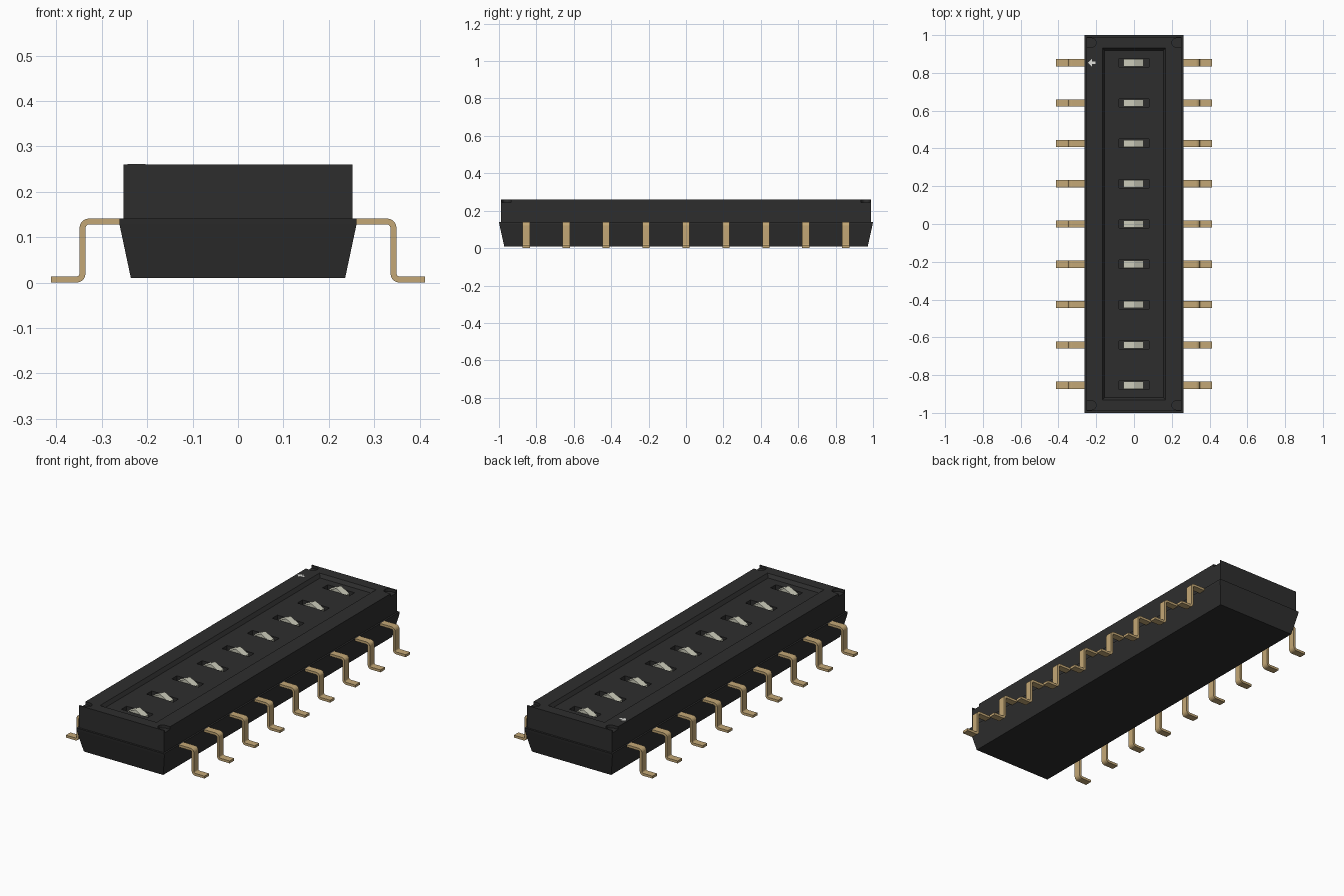
import bpy, bmesh, math
from mathutils import Vector

cube = bpy.data.objects.get("Cube")
if cube:
    bpy.data.objects.remove(cube, do_unlink=True)


def material(name, rgb):
    m = bpy.data.materials.new(name)
    m.use_nodes = True
    m.diffuse_color = (*rgb, 1)
    m.node_tree.nodes["Principled BSDF"].inputs["Base Color"].default_value = (*rgb, 1)
    return m


BLACK = material("black plastic", (0.027, 0.027, 0.027))
GOLD = material("gold metal", (0.55, 0.39, 0.18))
IVORY = material("ivory plastic", (0.62, 0.62, 0.51))
WHITE = material("white print", (0.75, 0.75, 0.72))


def finish(name, bm, mat):
    bmesh.ops.recalc_face_normals(bm, faces=bm.faces[:])
    mesh = bpy.data.meshes.new(name)
    bm.to_mesh(mesh)
    bm.free()
    mesh.materials.append(mat)
    obj = bpy.data.objects.new(name, mesh)
    bpy.context.collection.objects.link(obj)
    return obj


def loft(bm, levels, cx=0, cy=0):
    """Closed stack of rectangles given as (half x, half y, z)."""
    rings = [[bm.verts.new((cx + sx * hx, cy + sy * hy, z))
              for sx, sy in ((-1, -1), (1, -1), (1, 1), (-1, 1))] for hx, hy, z in levels]
    for a, b in zip(rings, rings[1:]):
        for i in range(4):
            j = (i + 1) % 4
            bm.faces.new((a[i], a[j], b[j], b[i]))
    bm.faces.new(rings[0][::-1])
    bm.faces.new(rings[-1])


def prism(name, points, direction, mat):
    """Extrude a flat outline along a direction."""
    bm = bmesh.new()
    face = bm.faces.new([bm.verts.new(p) for p in points])
    new = bmesh.ops.extrude_face_region(bm, geom=[face])["geom"]
    verts = [v for v in new if isinstance(v, bmesh.types.BMVert)]
    bmesh.ops.translate(bm, verts=verts, vec=direction)
    return finish(name, bm, mat)


def rounded(corners, steps=5):
    """Outline from (x, z, radius) corners with right-angle fillets."""
    out = []
    for i, (x, z, r) in enumerate(corners):
        p = Vector((x, z))
        if r == 0:
            out.append(p)
            continue
        a = (Vector(corners[i - 1][:2]) - p).normalized() * r
        b = (Vector(corners[(i + 1) % len(corners)][:2]) - p).normalized() * r
        for k in range(steps + 1):
            t = math.pi / 2 * k / steps
            out.append(p + a * (1 - math.sin(t)) + b * (1 - math.cos(t)))
    return out


def cut(target, cutter):
    cutter.hide_render = True
    mod = target.modifiers.new("cut", "BOOLEAN")
    mod.operation = "DIFFERENCE"
    mod.solver = "EXACT"
    mod.object = cutter
    bpy.context.view_layer.objects.active = target
    bpy.ops.object.modifier_apply(modifier=mod.name)
    bpy.data.objects.remove(cutter, do_unlink=True)


PITCH = 0.2135
rows = [(i - 4) * PITCH for i in range(9)]
TOP, FLOOR = 0.26, 0.242

# Tapered base and upper cover
bm = bmesh.new()
loft(bm, [(0.236, 0.972, 0.01), (0.261, 0.998, 0.128), (0.261, 1.0, 0.141)])
finish("base", bm, BLACK)
bm = bmesh.new()
loft(bm, [(0.252, 0.99, 0.135), (0.252, 0.99, TOP)])
cover = finish("cover", bm, BLACK)

# Sunken panel with sloping sides
bm = bmesh.new()
loft(bm, [(0.155, 0.919, FLOOR), (0.168, 0.932, TOP), (0.168, 0.932, TOP + 0.05)])
cut(cover, finish("panel_cutter", bm, BLACK))

# Slots for the sliders and round-ended corner notches
bm = bmesh.new()
for y in rows:
    loft(bm, [(0.08, 0.022, 0.205), (0.08, 0.022, TOP + 0.05)], 0, y)
cut(cover, finish("slot_cutter", bm, BLACK))
for sx in (-1, 1):
    for sy in (-1, 1):
        outline = [(sx * 0.3, sy * 0.984, 0.245)]
        for k in range(9):
            t = math.pi * k / 8
            outline.append((sx * (0.225 - 0.025 * math.sin(t)),
                            sy * (0.96 + 0.024 * math.cos(t)), 0.245))
        outline.append((sx * 0.3, sy * 0.936, 0.245))
        cut(cover, prism("notch_cutter", outline, (0, 0, 0.1), BLACK))

# Ridged slider in every slot
slider = [(-0.056, 0.206), (0.05, 0.206), (0.05, 0.232), (0.003, 0.258),
          (-0.003, 0.258), (-0.056, 0.232)]
for n, y in enumerate(rows, 1):
    prism(f"slider_{n}", [(x, y - 0.019, z) for x, z in slider], (0, 0.038, 0), IVORY)

# Bent gull-wing pins on both sides
T = 0.013
pin = rounded([(0.22, 0.141, 0), (0.349, 0.141, 0.02), (0.349, T, 0.008), (0.412, T, 0),
               (0.412, 0, 0), (0.349 - T, 0, 0.02), (0.349 - T, 0.141 - T, 0.008),
               (0.22, 0.141 - T, 0)])
for side, s in (("left", 1), ("right", -1)):
    for n, y in enumerate(rows, 1):
        prism(f"{side}_pin_{n}", [(s * p.x, y - 0.019, p.y) for p in pin],
              (0, 0.038, 0), GOLD)

# Printed arrow beside the last slot
arrow = [(-0.243, 0), (-0.223, 0.02), (-0.223, 0.007), (-0.204, 0.007),
         (-0.204, -0.007), (-0.223, -0.007), (-0.223, -0.02)]
prism("arrow_mark", [(x, rows[-1] + y, TOP - 0.001) for x, y in arrow], (0, 0, 0.002), WHITE)
